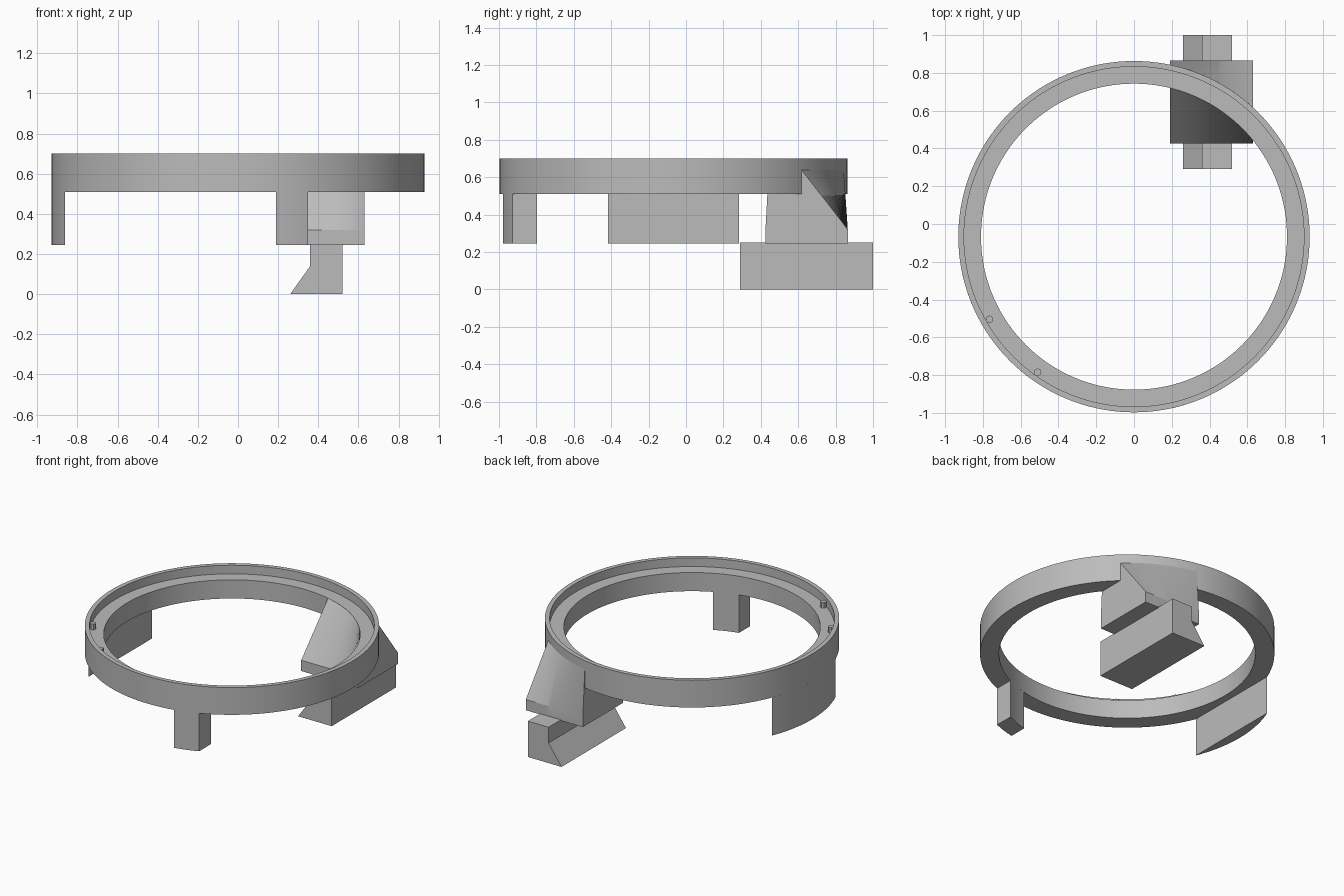
import bpy, bmesh, math

cube = bpy.data.objects.get("Cube")
if cube:
    bpy.data.objects.remove(cube, do_unlink=True)

grey = bpy.data.materials.new("plain grey")
grey.use_nodes = True
COLOUR = (0.5, 0.5, 0.5, 1)
grey.diffuse_color = COLOUR
grey.node_tree.nodes["Principled BSDF"].inputs["Base Color"].default_value = COLOUR

CY = -0.067                      # ring centre in y
R_OUT, R_RIM, R_IN = 0.93, 0.90, 0.81
Z_BOTTOM, Z_LEDGE, Z_TOP = 0.51, 0.64, 0.70
Z_LEG = 0.245


def loft(name, sections, closed=False):
    """Skin a row of matching cross-sections; cap the ends unless closed."""
    bm = bmesh.new()
    rows = [[bm.verts.new(p) for p in s] for s in sections]
    n = len(rows[0])
    pairs = list(zip(rows, rows[1:]))
    if closed:
        pairs.append((rows[-1], rows[0]))
    else:
        bm.faces.new(rows[0])
        bm.faces.new(rows[-1])
    for a, b in pairs:
        for i in range(n):
            j = (i + 1) % n
            bm.faces.new((a[i], a[j], b[j], b[i]))
    bmesh.ops.remove_doubles(bm, verts=bm.verts, dist=1e-5)
    bmesh.ops.recalc_face_normals(bm, faces=bm.faces)
    mesh = bpy.data.meshes.new(name)
    bm.to_mesh(mesh)
    bm.free()
    mesh.materials.append(grey)
    obj = bpy.data.objects.new(name, mesh)
    bpy.context.collection.objects.link(obj)
    bpy.ops.object.select_all(action="DESELECT")
    obj.select_set(True)
    bpy.context.view_layer.objects.active = obj
    bpy.ops.object.shade_smooth_by_angle(angle=math.radians(25))
    return obj


def spread(a, b, n):
    return [a + (b - a) * i / n for i in range(n + 1)]


def reach(r, d):
    """Half chord of a circle of radius r at distance d from its centre."""
    return math.sqrt(max(r * r - d * d, 0))


# Ring with a raised outer rim and a lower inner ledge
ring_profile = [(R_IN, Z_BOTTOM), (R_OUT, Z_BOTTOM), (R_OUT, Z_TOP),
                (R_RIM, Z_TOP), (R_RIM, Z_LEDGE), (R_IN, Z_LEDGE)]
turns = [math.tau * i / 144 for i in range(144)]
loft("ring", [[(r * math.cos(t), CY + r * math.sin(t), z) for r, z in ring_profile]
              for t in turns], closed=True)

# Front leg, following the ring's inner and outer curves
leg = []
for x in spread(0.19, 0.35, 8):
    front, back = CY - reach(R_OUT, x), CY - reach(R_IN, x)
    leg.append([(x, front, Z_LEG), (x, back, Z_LEG),
                (x, back, Z_BOTTOM), (x, front, Z_BOTTOM)])
loft("front_leg", leg)

# Side skirt: flat inside, curved outside
skirt = []
for d in spread(-0.35, 0.35, 24):
    inner, outer = -reach(R_OUT, 0.351), -reach(R_OUT, d)
    skirt.append([(inner, CY + d, Z_LEG), (outer, CY + d, Z_LEG),
                  (outer, CY + d, Z_BOTTOM), (inner, CY + d, Z_BOTTOM)])
loft("side_skirt", skirt)

# Bracket blending from the ring down to a square base
bracket = []
for x in spread(0.19, 0.63, 24):
    inner, outer = CY + reach(R_IN, x), CY + reach(R_OUT, x)
    profile = [(0.425, Z_LEG), (0.425, 0.32), (inner, Z_LEDGE - 0.001),
               (outer, Z_LEDGE - 0.001), (0.865, 0.32), (0.865, Z_LEG)]
    bracket.append([(x, y, z) for y, z in profile])
loft("bracket", bracket)

# Foot bar with a chamfered toe
foot_profile = [(0.26, 0), (0.52, 0), (0.52, 0.25), (0.36, 0.25), (0.36, 0.14)]
loft("foot_bar", [[(x, y, z) for x, z in foot_profile] for y in (0.29, 1.0)])

# Two small locating pins on the ledge
for i, (px, py) in enumerate([(-0.765, -0.505), (-0.51, -0.785)]):
    loft(f"pin_{i + 1}", [[(px + 0.02 * math.cos(k * math.tau / 8),
                            py + 0.02 * math.sin(k * math.tau / 8), z)
                           for k in range(8)] for z in (Z_LEDGE - 0.01, 0.68)])
